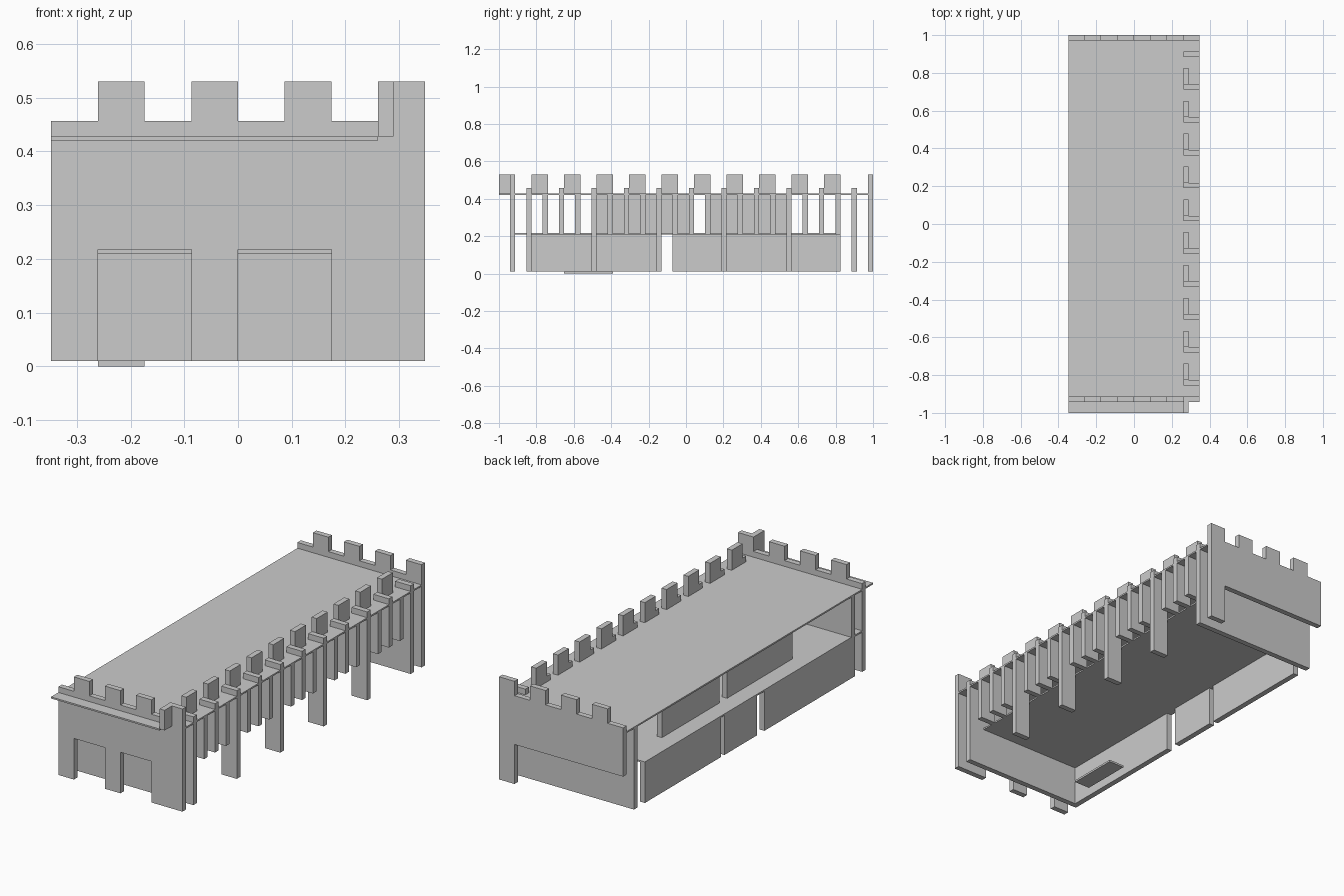
import bpy, bmesh

if "Cube" in bpy.data.objects:
    bpy.data.objects.remove(bpy.data.objects["Cube"])

M = 2 / 23          # grid module
T = 0.028           # panel thickness
X = 4 * M           # half width
BASE, FLOOR, DECK = 0.01, 0.21, 0.42
SLAB = 0.008
PARAPET, TOP = 0.457, 0.53


def box(name, x0, x1, y0, y1, z0, z1):
    bm = bmesh.new()
    bmesh.ops.create_cube(bm, size=1)
    for v in bm.verts:
        v.co.x = x0 if v.co.x < 0 else x1
        v.co.y = y0 if v.co.y < 0 else y1
        v.co.z = z0 if v.co.z < 0 else z1
    return finish(name, bm)


def wall(name, outline, y_back):
    """Extrude an x-z outline into a thin wall whose rear face is at y_back."""
    bm = bmesh.new()
    face = bm.faces.new([bm.verts.new((x, y_back, z)) for x, z in outline])
    res = bmesh.ops.extrude_face_region(bm, geom=[face])
    for v in res["geom"]:
        if isinstance(v, bmesh.types.BMVert):
            v.co.y -= T
    bmesh.ops.recalc_face_normals(bm, faces=bm.faces[:])
    return finish(name, bm)


def finish(name, bm):
    me = bpy.data.meshes.new(name)
    bm.to_mesh(me)
    bm.free()
    ob = bpy.data.objects.new(name, me)
    bpy.context.collection.objects.link(ob)
    return ob


def line(j):
    return -1 + j * M


# Crenellated top edge, listed from right to left
crenels = []
for i in range(8, 0, -1):
    z = TOP if i % 2 == 0 else PARAPET
    crenels += [(-X + i * M, z), (-X + (i - 1) * M, z)]

# Front wall with two doorways
door = FLOOR + SLAB
front = [(-X, BASE), (-3 * M, BASE), (-3 * M, door), (-M, door), (-M, BASE),
         (0, BASE), (0, door), (2 * M, door), (2 * M, BASE), (X, BASE)]
wall("front_wall", front + crenels, line(1))

# Back wall, open below except for the corner leg
back = [(-X, FLOOR), (3 * M, FLOOR), (3 * M, BASE), (X, BASE)]
wall("back_wall", back + crenels, 1)

# Inner end walls
for name, j in (("front_inner_wall", 2), ("back_inner_wall", 22)):
    box(name, -X, 3 * M, line(j) - T, line(j), BASE, DECK)

# Roof deck with front overhang, and upper floor
box("roof_deck", -X, X, line(1) - T, 1, DECK, DECK + SLAB)
box("roof_overhang", -X, 3 * M, -1, line(1) - T, DECK, DECK + SLAB)
box("upper_floor", -X, 3 * M, line(1), line(21), FLOOR, FLOOR + SLAB)

# Right side: fins on every module, taller every second, full length every fourth
for j in range(2, 23):
    z0 = BASE if j % 4 == 2 else FLOOR
    z1 = PARAPET if j % 2 == 0 else DECK
    box("side_fin", 3 * M, X, line(j) - T, line(j), z0, z1)

# Right side merlons
for j in range(0, 21, 2):
    box("side_merlon", 3 * M, 3 * M + T, line(j), line(j + 1), DECK + SLAB, TOP)

# Lower left wall panels
for y0, y1 in ((line(2) - T, line(10)), (line(11) - T, line(14) - T), (line(14), line(21))):
    box("lower_left_panel", -X, -X + T, y0, y1, BASE, FLOOR)

# Upper partition panels
for y0, y1 in ((line(6), line(12)), (line(13) - T, line(18))):
    box("upper_partition", -3 * M, -3 * M + T, y0, y1, FLOOR + SLAB, DECK)

# Ground step
box("ground_step", -3 * M, -2 * M, line(4), line(7), 0, BASE)
